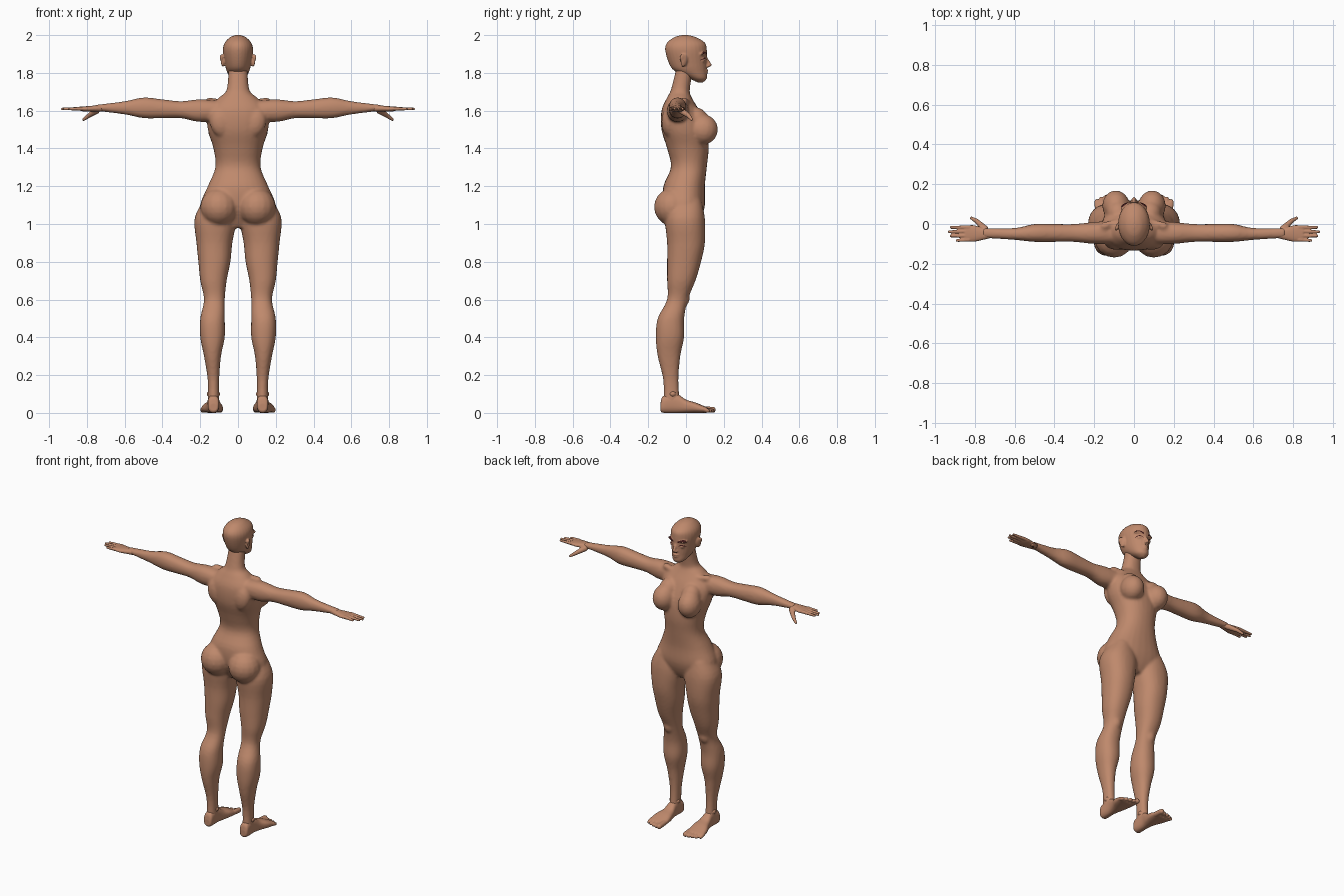
import bpy, bmesh, math
from mathutils import Vector, Matrix, Euler

default_cube = bpy.data.objects.get("Cube")
if default_cube:
    bpy.data.objects.remove(default_cube, do_unlink=True)

BOTH, MIDDLE = (1, -1), (1,)


def make_material(name, colour):
    made = bpy.data.materials.new(name)
    made.use_nodes = True
    made.diffuse_color = (*colour, 1)
    shader = made.node_tree.nodes["Principled BSDF"]
    shader.inputs["Base Color"].default_value = (*colour, 1)
    return made


skin = make_material("warm skin", (0.52, 0.25, 0.15))
brow_colour = make_material("dark red brow", (0.05, 0.01, 0.01))


def spline(rows, steps=4):
    """Smooth curve through rows of numbers."""
    last = len(rows) - 1
    result = []
    for index in range(last):
        before, start, end, after = (rows[max(0, min(last, index + offset))]
                                     for offset in (-1, 0, 1, 2))
        for step in range(steps):
            t = step / steps
            row = []
            for p, q, r, s in zip(before, start, end, after):
                bend = (2 * p - 5 * q + 4 * r - s) * t + (3 * q - p - 3 * r + s) * t * t
                row.append(q + (r - p + bend) * t / 2)
            result.append(row)
    return result + [rows[last]]


def rounded(low, high, wave, power):
    middle, half = (low + high) / 2, (high - low) / 2
    return middle + half * math.copysign(abs(wave) ** power, wave)


def loft(bm, axis, rows, sides=BOTH, power=0.9, count=28):
    """Skin over rows of (position, min, max, min, max) along an axis."""
    for side in sides:
        rings = []
        for position, low_a, high_a, low_b, high_b in spline(rows):
            ring = []
            for corner in range(count):
                angle = math.tau * corner / count
                point = [rounded(low_a, high_a, math.cos(angle), power),
                         rounded(low_b, high_b, math.sin(angle), power)]
                point.insert("xyz".index(axis), position)
                point[0] *= side
                ring.append(bm.verts.new(point))
            rings.append(ring)
        for lower, upper in zip(rings, rings[1:]):
            for corner in range(count):
                bm.faces.new((lower[corner], lower[corner - 1],
                              upper[corner - 1], upper[corner]))
        bm.faces.new(rings[0])
        bm.faces.new(rings[-1])


def centred(rows):
    """Rows of (height, half width, back, front) made symmetrical."""
    return [(height, -width, width, back, front) for height, width, back, front in rows]


def blob(bm, location, size, turn=(0, 0, 0), sides=BOTH):
    for side in sides:
        placement = (Matrix.Diagonal((side, 1, 1, 1)) @ Matrix.Translation(location)
                     @ Euler(turn).to_matrix().to_4x4() @ Matrix.Diagonal((*size, 1)))
        bmesh.ops.create_uvsphere(bm, u_segments=16, v_segments=10, radius=1, matrix=placement)


def capsule(bm, start, end, start_radius, end_radius, sides=BOTH, beads=12):
    for bead in range(beads + 1):
        t = bead / beads
        radius = start_radius + (end_radius - start_radius) * t
        blob(bm, Vector(start).lerp(Vector(end), t), (radius, radius, radius), sides=sides)


def make_object(name, bm, material):
    mesh = bpy.data.meshes.new(name)
    bm.to_mesh(mesh)
    bm.free()
    mesh.materials.append(material)
    made = bpy.data.objects.new(name, mesh)
    bpy.context.collection.objects.link(made)
    return made


def fuse(name, bm, voxel, smoothing):
    """Merge overlapping volumes into one smooth skin."""
    bmesh.ops.recalc_face_normals(bm, faces=bm.faces)
    made = make_object(name, bm, skin)
    remesh = made.modifiers.new("Fuse", "REMESH")
    remesh.mode = "VOXEL"
    remesh.voxel_size = voxel
    remesh.use_smooth_shade = True
    soften = made.modifiers.new("Soften", "SMOOTH")
    soften.iterations = smoothing
    return made


# Torso and neck
bm = bmesh.new()
loft(bm, "z", centred([
    (0.98, .06, -.06, .05), (1.03, .17, -.09, .08), (1.1, .2, -.12, .1), (1.2, .16, -.12, .1),
    (1.3, .12, -.08, .11), (1.4, .13, -.1, .12), (1.5, .16, -.13, .11), (1.6, .16, -.13, .07),
    (1.67, .1, -.1, .03), (1.71, .06, -.08, .02), (1.83, .05, -.05, .04)]), sides=MIDDLE)
# Bust, buttocks, shoulder blades and collar bones
blob(bm, (.09, .09, 1.5), (.07, .08, .08), turn=(-.2, 0, -.1))
blob(bm, (.08, .06, 1.55), (.06, .06, .07), turn=(.5, 0, 0))
blob(bm, (.1, -.07, 1.09), (.1, .1, .1))
blob(bm, (.09, -.09, 1.54), (.06, .04, .08), turn=(0, .2, 0))
capsule(bm, (.02, .03, 1.64), (.15, -.01, 1.65), .01, .02)
# Legs
loft(bm, "z", [
    (1.13, .05, .18, -.08, .08), (1.03, .01, .23, -.11, .1), (.9, .03, .22, -.1, .1),
    (.8, .04, .21, -.1, .08), (.7, .06, .2, -.1, .05), (.6, .07, .18, -.1, .01),
    (.5, .07, .2, -.15, -.01), (.4, .07, .2, -.16, -.01), (.3, .09, .18, -.15, -.03),
    (.17, .1, .16, -.12, -.04), (.04, .1, .16, -.12, -.03)])
blob(bm, (.13, 0, .61), (.03, .02, .04))
# Arms
loft(bm, "x", [
    (.07, -.1, .02, 1.55, 1.65), (.2, -.1, .01, 1.54, 1.66), (.3, -.09, 0, 1.56, 1.65),
    (.4, -.09, 0, 1.56, 1.66), (.5, -.09, 0, 1.56, 1.67), (.6, -.08, -.02, 1.58, 1.65),
    (.76, -.07, -.02, 1.6, 1.63)])
fuse("body", bm, .009, 5)

# Head
bm = bmesh.new()
loft(bm, "z", centred([
    (1.75, .01, .06, .09), (1.77, .04, .02, .11), (1.81, .06, -.06, .11), (1.85, .07, -.09, .11),
    (1.92, .08, -.11, .11), (1.96, .07, -.1, .1), (1.99, .04, -.06, .05),
    (2, .01, -.02, .01)]), sides=MIDDLE, power=1)
# Nose, nostrils, lips, eyelids, brow ridge and ears
capsule(bm, (0, .1, 1.89), (0, .126, 1.842), .007, .01, sides=MIDDLE)
blob(bm, (.01, .116, 1.836), (.008, .01, .007))
blob(bm, (0, .105, 1.812), (.022, .015, .006), sides=MIDDLE)
blob(bm, (0, .103, 1.8), (.02, .014, .007), sides=MIDDLE)
blob(bm, (.034, .09, 1.868), (.017, .013, .012))
blob(bm, (.035, .09, 1.9), (.034, .017, .009), turn=(0, 0, -.3))
blob(bm, (.08, -.01, 1.865), (.01, .02, .034), turn=(-.2, .1, .4))
blob(bm, (.087, -.02, 1.88), (.008, .016, .02), turn=(0, .1, .4))
head = fuse("head", bm, .005, 4)

# Hands: palm, four fingers and a thumb
bm = bmesh.new()
loft(bm, "x", [
    (.72, -.07, -.03, 1.595, 1.63), (.76, -.08, -.02, 1.595, 1.627),
    (.81, -.09, -.005, 1.595, 1.623), (.85, -.085, -.01, 1.603, 1.62)])
for finger in range(4):
    across = -.016 - .021 * finger
    tip = .93 - .01 * (finger - 1) ** 2
    capsule(bm, (.83, across, 1.611), (tip, across * 1.05, 1.609), .0105, .0075)
thumb_joint = (.79, .014, 1.573)
capsule(bm, (.75, -.025, 1.6), thumb_joint, .018, .012)
capsule(bm, thumb_joint, (.818, .03, 1.553), .012, .008)
fuse("hands", bm, .004, 3)

# Feet: heel, arch and ball, ankle bones, then toes
bm = bmesh.new()
loft(bm, "y", [
    (-.135, .11, .15, .01, .05), (-.12, .1, .16, 0, .09), (-.05, .1, .16, 0, .1),
    (0, .09, .17, 0, .07), (.05, .08, .19, 0, .055), (.11, .08, .2, 0, .03)], power=.8)
blob(bm, (.13, -.07, .1), (.037, .025, .02))
for toe in range(5):
    across = .095 + .023 * toe
    radius = .016 if toe == 0 else .0115
    capsule(bm, (across, .09, .02), (across, .142 - .0017 * toe ** 2, radius), radius, radius)
fuse("feet", bm, .0045, 3)


def face_strip(name, points, thickness):
    """Thin painted strip laid onto both sides of the face."""
    bm = bmesh.new()
    for side in BOTH:
        rows = []
        for across, height, scale in spline(points):
            rows.append([bm.verts.new((across * side, .3, height + thickness * scale * edge))
                         for edge in (-.5, 0, .5)])
        for inner, outer in zip(rows, rows[1:]):
            for edge in (0, 1):
                corners = (inner[edge], inner[edge + 1], outer[edge + 1], outer[edge])
                bm.faces.new(corners[::side])
    strip = make_object(name, bm, brow_colour)
    wrap = strip.modifiers.new("Lay on face", "SHRINKWRAP")
    wrap.target = head
    wrap.wrap_method = "PROJECT"
    wrap.wrap_mode = "ABOVE_SURFACE"
    wrap.offset = .002
    wrap.use_project_y = True
    wrap.use_negative_direction = True
    wrap.use_positive_direction = False


# Eyebrows and lash lines
face_strip("eyebrows", [(.014, 1.896, .9), (.045, 1.907, 1), (.064, 1.9, .3)], .01)
face_strip("eyelashes", [(.017, 1.868, .4), (.036, 1.878, 1), (.055, 1.868, .5)], .006)
